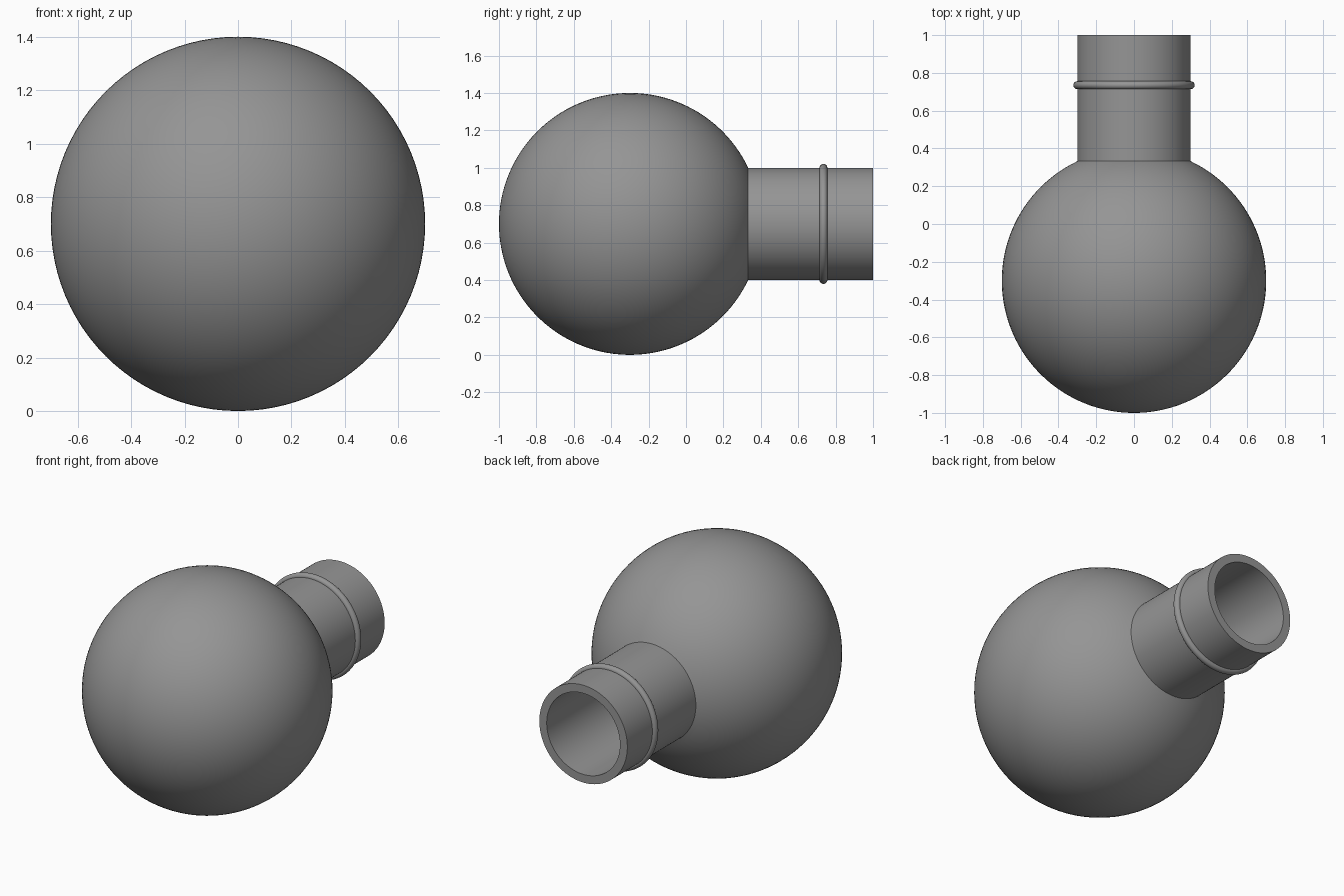
import bpy
import math

cube = bpy.data.objects.get("Cube")
if cube:
    bpy.data.objects.remove(cube, do_unlink=True)

CENTER_Y, CENTER_Z = -0.3, 0.7
BULB_R, NECK_R, WALL = 0.7, 0.3, 0.05
SEGMENTS = 96

grey = bpy.data.materials.new("plain grey")
grey.use_nodes = True
COLOUR = (0.3, 0.3, 0.3, 1)
grey.diffuse_color = COLOUR
grey.node_tree.nodes["Principled BSDF"].inputs["Base Color"].default_value = COLOUR


def arc(radius, neck_radius, steps=56):
    """Bulb outline as (radius, y), from the front pole to the neck joint."""
    end = math.pi - math.asin(neck_radius / radius)
    return [(radius * math.sin(end * i / steps),
             CENTER_Y - radius * math.cos(end * i / steps))
            for i in range(steps + 1)]


def lathe(name, profile, closed=False):
    """Spin a (radius, y) profile around the neck axis, sharing pole points."""
    verts, rings, faces = [], [], []
    for r, y in profile:
        count = 1 if r < 1e-6 else SEGMENTS
        start = len(verts)
        for k in range(count):
            a = math.tau * k / SEGMENTS
            verts.append((r * math.cos(a), y, CENTER_Z + r * math.sin(a)))
        rings.append([start + k % count for k in range(SEGMENTS)])
    pairs = list(zip(rings, rings[1:]))
    if closed:
        pairs.append((rings[-1], rings[0]))
    for a, b in pairs:
        for k in range(SEGMENTS):
            n = (k + 1) % SEGMENTS
            quad = dict.fromkeys((a[k], b[k], b[n], a[n]))
            faces.append(list(quad))
    mesh = bpy.data.meshes.new(name)
    mesh.from_pydata(verts, [], faces)
    mesh.materials.append(grey)
    obj = bpy.data.objects.new(name, mesh)
    bpy.context.collection.objects.link(obj)
    bpy.ops.object.select_all(action="DESELECT")
    obj.select_set(True)
    bpy.context.view_layer.objects.active = obj
    # Make every face point outwards
    bpy.ops.object.mode_set(mode="EDIT")
    bpy.ops.mesh.select_all(action="SELECT")
    bpy.ops.mesh.normals_make_consistent(inside=False)
    bpy.ops.object.mode_set(mode="OBJECT")
    bpy.ops.object.shade_smooth_by_angle(angle=math.radians(20))
    return obj


# Hollow round flask: outer bulb and neck, flat rim, then the inner wall back
outer = arc(BULB_R, NECK_R) + [(NECK_R, 1.0)]
inner = arc(BULB_R - WALL, NECK_R - WALL) + [(NECK_R - WALL, 1.0)]
lathe("flask_body", outer + inner[::-1])

# Thin rounded bead around the neck
bead = [(NECK_R + 0.021 * math.cos(math.tau * i / 20),
         0.735 + 0.021 * math.sin(math.tau * i / 20)) for i in range(20)]
lathe("neck_ring", bead, closed=True)
